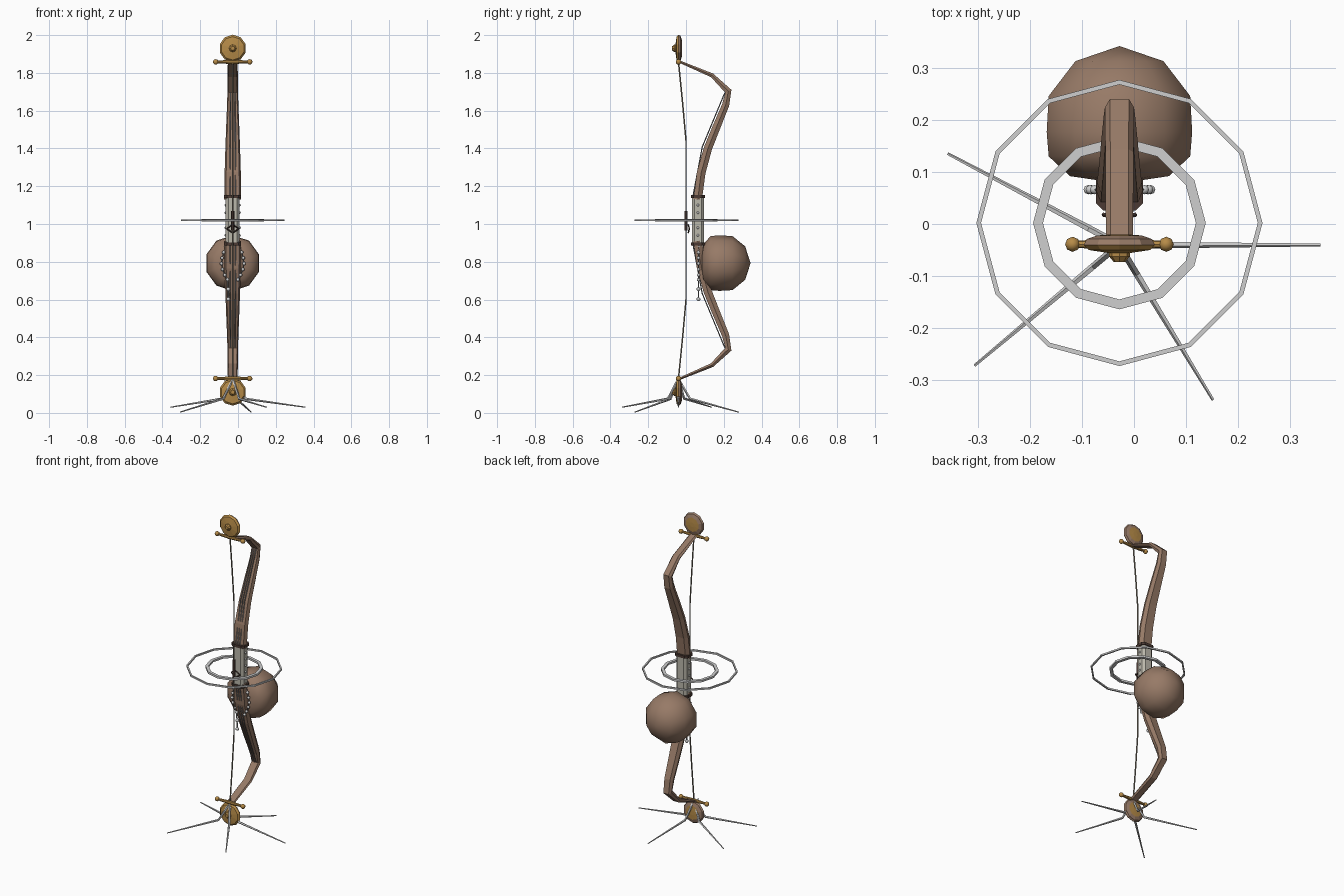
import bpy, bmesh, math
from mathutils import Vector

if "Cube" in bpy.data.objects:
    bpy.data.objects.remove(bpy.data.objects["Cube"])

CX, MID = -0.028, 1.02          # bow centre line and mirror height


def mat(name, col):
    m = bpy.data.materials.new(name)
    m.diffuse_color = (*col, 1)
    m.use_nodes = True
    m.node_tree.nodes["Principled BSDF"].inputs["Base Color"].default_value = m.diffuse_color
    return m


WOOD = mat("wood", (0.31, 0.195, 0.135))
GOLD = mat("gold", (0.47, 0.26, 0.065))
SILVER = mat("silver", (0.62, 0.62, 0.62))
GRIP = mat("grip_wrap", (0.50, 0.48, 0.41))
DARK = mat("dark_leather", (0.07, 0.042, 0.033))
STEEL = mat("steel", (0.27, 0.27, 0.28))
CORD = mat("cord", (0.26, 0.23, 0.18))


def loft(name, sections, mats, closed=False, smooth=False):
    """Skin a list of equal-length point rings."""
    bm = bmesh.new()
    rings = [[bm.verts.new(p) for p in s] for s in sections]
    n = len(rings[0])
    pairs = list(zip(rings, rings[1:]))
    if closed:
        pairs.append((rings[-1], rings[0]))
    for a, b in pairs:
        for i in range(n):
            j = (i + 1) % n
            bm.faces.new((a[i], a[j], b[j], b[i]))
    if not closed:
        bm.faces.new(rings[0])
        bm.faces.new(rings[-1])
    bmesh.ops.remove_doubles(bm, verts=bm.verts, dist=1e-5)
    bmesh.ops.recalc_face_normals(bm, faces=bm.faces)
    for f in bm.faces:
        f.smooth = smooth
    me = bpy.data.meshes.new(name)
    bm.to_mesh(me)
    bm.free()
    ob = bpy.data.objects.new(name, me)
    bpy.context.collection.objects.link(ob)
    for m in mats:
        me.materials.append(m)
    return ob


def tube(name, pts, radii, m, sides=6):
    pts = [Vector(p) for p in pts]
    secs = []
    for i, p in enumerate(pts):
        d = (pts[min(i + 1, len(pts) - 1)] - pts[max(i - 1, 0)]).normalized()
        ref = Vector((0, 0, 1)) if abs(d.z) < 0.9 else Vector((0, 1, 0))
        u = d.cross(ref).normalized()
        v = d.cross(u)
        secs.append([p + radii[i] * (u * math.cos(a) + v * math.sin(a))
                     for a in (2 * math.pi * k / sides for k in range(sides))])
    return loft(name, secs, [m])


def lathe_y(name, prof, z, mats, sides=10, smooth=False):
    """Turn (radius, y) points about a front-back axis."""
    secs = [[(CX + r * math.sin(a), y, z + r * math.cos(a))
             for a in (2 * math.pi * k / sides for k in range(sides))]
            for r, y in prof]
    return loft(name, secs, mats, smooth=smooth)


def ball(name, p, r, m):
    bm = bmesh.new()
    bmesh.ops.create_uvsphere(bm, u_segments=8, v_segments=6, radius=r)
    bmesh.ops.translate(bm, verts=bm.verts, vec=p)
    for f in bm.faces:
        f.smooth = True
    me = bpy.data.meshes.new(name)
    bm.to_mesh(me)
    bm.free()
    me.materials.append(m)
    bpy.context.collection.objects.link(bpy.data.objects.new(name, me))


def ring(name, r0, r1, h, m):
    secs = []
    for k in range(12):
        a = math.pi * k / 6
        secs.append([(CX + r * math.cos(a), 0.002 + r * math.sin(a), MID + z)
                     for r, z in ((r0, -h), (r1, -h), (r1, h), (r0, h))])
    loft(name, secs, [m], closed=True)


def block(name, z0, z1, hx, y0, y1, c, m):
    """Upright bar with chamfered corners."""
    plan = [(-hx + c, y0), (hx - c, y0), (hx, y0 + c), (hx, y1 - c),
            (hx - c, y1), (-hx + c, y1), (-hx, y1 - c), (-hx, y0 + c)]
    loft(name, [[(CX + x, y, z) for x, y in plan] for z in (z0, z1)], [m])


# Limb stations: y, z, thickness, half width (upper limb, mirrored for lower)
LIMB = [(0.062, 1.13, 0.045, 0.045), (0.080, 1.27, 0.046, 0.043),
        (0.116, 1.40, 0.044, 0.039), (0.160, 1.51, 0.042, 0.035),
        (0.210, 1.63, 0.038, 0.030), (0.224, 1.703, 0.036, 0.028),
        (0.138, 1.787, 0.022, 0.027), (-0.040, 1.862, 0.012, 0.026)]
SECT = [(-0.65, 1), (0.65, 1), (1, 0), (0.8, -1), (-0.8, -1), (-1, 0)]

for side, flip in (("upper", 1), ("lower", -1)):
    def Z(z):
        return MID + flip * (z - MID)

    # Recurved wooden limb
    secs, front = [], []
    for i, (y, z, t, w) in enumerate(LIMB):
        a, b = LIMB[max(i - 1, 0)], LIMB[min(i + 1, len(LIMB) - 1)]
        d = Vector((b[0] - a[0], b[1] - a[1])).normalized()
        n = Vector((d.y, -d.x)) * t / 2
        secs.append([(CX + sx * w, y + sn * n.x, Z(z + sn * n.y)) for sx, sn in SECT])
        front.append((y - 1.15 * n.x, Z(z - 1.15 * n.y)))
    loft(side + "_limb", secs, [WOOD])

    # Steel wires along the inside of the limb
    for k in (-1, 0, 1):
        tube(f"{side}_wire_{k + 2}",
             [(CX + k * 0.014, front[0][0] - 0.002, front[0][1]),
              (CX + k * 0.014, front[2][0] - 0.006, front[2][1]),
              (CX + k * 0.012, front[5][0], front[5][1])], [0.003] * 3, STEEL, 4)

    # Medallion: gold face, wooden rim and gold centre at the back
    zc = Z(1.93)
    disc = lathe_y(side + "_medallion",
                   [(0.02, -0.056), (0.062, -0.050), (0.072, -0.040),
                    (0.066, -0.029), (0.045, -0.022), (0.015, -0.020)], zc, [GOLD, WOOD])
    for f in disc.data.polygons:
        rad = math.hypot(f.center.x - CX, f.center.z - zc)
        f.material_index = int(f.center.y > -0.036 and rad > 0.045)
    lathe_y(side + "_boss", [(0.020, -0.053), (0.020, -0.062), (0.011, -0.073)],
            zc, [GOLD], 8)

    # Gold cross bar with ball ends
    zb = Z(1.858)
    xs = (-0.09, -0.05, 0, 0.05, 0.09)
    tube(side + "_cross_bar", [(CX + x, -0.039, zb) for x in xs],
         [0.006, 0.009, 0.011, 0.009, 0.006], GOLD, 8)
    for s in (-1, 1):
        ball(f"{side}_bar_end_{s + 2}", (CX + s * 0.09, -0.039, zb), 0.0145, GOLD)

    # Dark collar where limb meets grip
    block(side + "_collar", Z(1.146) - 0.008, Z(1.146) + 0.008, 0.045, 0.026, 0.1, 0.014, DARK)

# Wrapped grip with studs
block("grip", 0.895, 1.145, 0.037, 0.031, 0.096, 0.014, GRIP)
for k in range(5):
    for s in (-1, 1):
        ball(f"grip_stud_{k}_{s + 2}", (CX + s * 0.036, 0.063, 0.94 + 0.04 * k), 0.007, SILVER)

# Bow string with dark nocking wrap and a chevron rest
tube("string", [(CX, -0.04, 1.86), (CX, -0.018, 1.64), (CX, 0, 1.44), (CX, 0, 0.60),
                (CX, -0.018, 0.40), (CX, -0.04, 0.18)], [0.0045] * 6, CORD, 6)
tube("string_wrap", [(CX, 0, 0.965), (CX, 0, 1.07)], [0.009, 0.009], DARK)
for v, dz in (("upper", 0.022), ("lower", -0.022)):
    tube(v + "_chevron", [(CX - 0.032, 0.018, 0.975), (CX, 0.012, 0.975 + dz),
                          (CX + 0.032, 0.018, 0.975)], [0.004] * 3, DARK, 4)

# Two level silver hoops
ring("outer_hoop", 0.266, 0.275, 0.005, SILVER)
ring("inner_hoop", 0.147, 0.166, 0.006, SILVER)

# Hollow gourd resonator behind the bow
lathe_y("gourd", [(0, 0.342), (0.089, 0.313), (0.143, 0.246), (0.147, 0.177),
                  (0.143, 0.130), (0.10, 0.092), (0.05, 0.085)], 0.793, [WOOD], 10, True)

# Bead loop hung from the grip, with a pendant
loop = [(0.036, 0.88), (0.048, 0.85), (0.056, 0.82), (0.060, 0.79), (0.054, 0.76),
        (0.042, 0.73), (0.028, 0.705)]
for s in (-1, 1):
    tube(f"bead_cord_{s + 2}", [(CX + s * x, 0.066, z) for x, z in loop],
         [0.003] * len(loop), STEEL, 4)
    for i, (x, z) in enumerate(loop):
        ball(f"bead_{i}_{s + 2}", (CX + s * x, 0.066, z), 0.009, SILVER)
tube("pendant_rod", [(CX - 0.028, 0.066, 0.705), (CX - 0.022, 0.066, 0.60)],
     [0.004, 0.004], STEEL)
for z in (0.655, 0.602):
    ball("pendant_ball", (CX - 0.023, 0.066, z), 0.0105, SILVER)

# Five thin spider legs: tip positions
TIPS = [(0.358, -0.04, 0.03), (0.07, 0.28, 0.004), (-0.358, 0.135, 0.03),
        (-0.306, -0.272, 0.004), (0.152, -0.338, 0.03)]
for i, (x, y, z) in enumerate(TIPS):
    hub = Vector((CX, -0.04, 0.18))
    out = Vector((x - CX, y + 0.04, 0)).normalized()
    knee = Vector((CX, -0.04, 0.075)) + out * 0.065
    tube(f"leg_{i + 1}", [hub, knee, (x, y, z)], [0.007, 0.007, 0.003], SILVER, 5)
